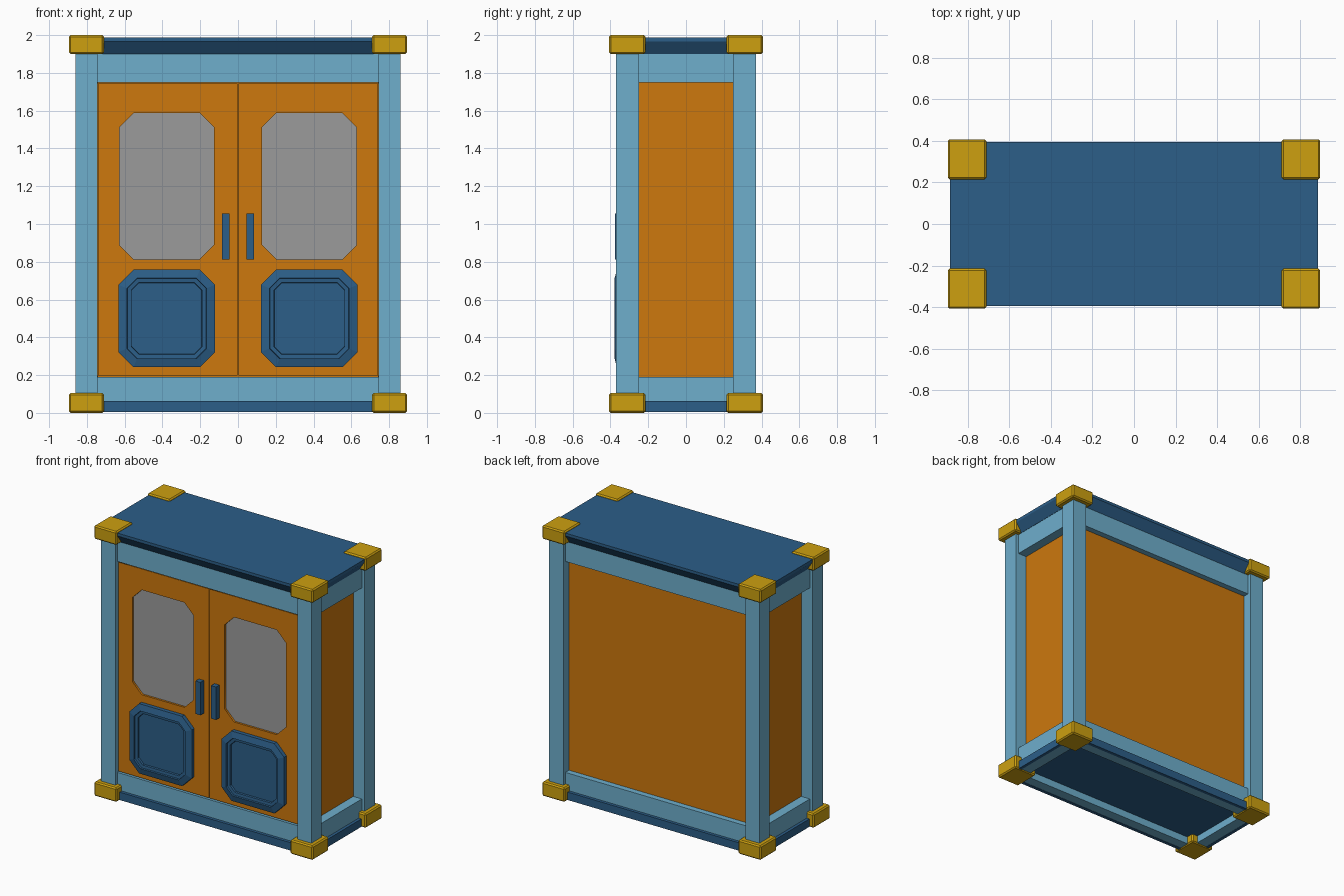
import bpy, bmesh

if "Cube" in bpy.data.objects:
    bpy.data.objects.remove(bpy.data.objects["Cube"])


def material(name, rgb):
    m = bpy.data.materials.new(name)
    m.diffuse_color = (*rgb, 1)
    m.use_nodes = True
    m.node_tree.nodes["Principled BSDF"].inputs["Base Color"].default_value = m.diffuse_color
    return m


DARK = material("dark_blue", (0.025, 0.112, 0.246))
LIGHT = material("light_blue", (0.156, 0.425, 0.605))
ORANGE = material("orange", (0.61, 0.188, 0.004))
GOLD = material("gold", (0.61, 0.352, 0.005))
GREY = material("glass_grey", (0.33, 0.33, 0.33))


def finish(name, bm, mat):
    bmesh.ops.recalc_face_normals(bm, faces=bm.faces)
    me = bpy.data.meshes.new(name)
    bm.to_mesh(me)
    bm.free()
    me.materials.append(mat)
    ob = bpy.data.objects.new(name, me)
    bpy.context.collection.objects.link(ob)
    return ob


def loft(name, rings, mat):
    """Closed solid through a list of equal-length point rings."""
    bm = bmesh.new()
    vs = [[bm.verts.new(p) for p in r] for r in rings]
    n = len(vs[0])
    for a, b in zip(vs, vs[1:]):
        for i in range(n):
            j = (i + 1) % n
            bm.faces.new((a[i], a[j], b[j], b[i]))
    bm.faces.new(vs[0])
    bm.faces.new(vs[-1])
    return finish(name, bm, mat)


def rect(x0, x1, y0, y1, z):
    return [(x0, y0, z), (x1, y0, z), (x1, y1, z), (x0, y1, z)]


def box(name, x, y, z, mat, bevel=0):
    x, y = sorted(x), sorted(y)
    ob = loft(name, [rect(*x, *y, z[0]), rect(*x, *y, z[1])], mat)
    if bevel:
        mod = ob.modifiers.new("bevel", 'BEVEL')
        mod.width = bevel
        mod.segments = 1
    return ob


def octagon(x0, x1, z0, z1, c, inset=0):
    x0, x1, z0, z1 = x0 + inset, x1 - inset, z0 + inset, z1 - inset
    c -= 0.586 * inset
    return [(x0 + c, z0), (x1 - c, z0), (x1, z0 + c), (x1, z1 - c),
            (x1 - c, z1), (x0 + c, z1), (x0, z1 - c), (x0, z0 + c)]


# Corner posts and bevelled gold corner caps
for sx in (-1, 1):
    for sy in (-1, 1):
        tag = ("left" if sx < 0 else "right") + ("_front" if sy < 0 else "_back")
        box(tag + "_post", (sx * .745, sx * .86), (sy * .25, sy * .37), (.05, 1.95), LIGHT)
        for lvl, z in (("bottom", (0, .105)), ("top", (1.9, 2.0))):
            box(f"{tag}_{lvl}_cap", (sx * .71, sx * .895), (sy * .215, sy * .407), z, GOLD, .009)

# Rails between posts, with dark plinth strips along the bottom
for s, side, fb in ((-1, "left", "front"), (1, "right", "back")):
    for lvl, z in (("bottom", (.006, .19)), ("top", (1.75, 1.91))):
        box(f"{fb}_{lvl}_rail", (-.75, .75), (s * .27, s * .345), z, LIGHT)
        box(f"{side}_{lvl}_rail", (s * .755, s * .838), (-.26, .26), z, LIGHT)
    box(f"{fb}_plinth", (-.8, .8), (s * .344, s * .368), (.004, .062), DARK)
    box(f"{side}_plinth", (s * .837, s * .86), (-.3, .3), (.004, .062), DARK)

# Top board with sloping underside, and recessed floor
loft("top_board", [rect(-.84, .84, -.345, .345, 1.9),
                   rect(-.885, .885, -.394, .394, 1.967),
                   rect(-.885, .885, -.394, .394, 1.988)], DARK)
box("floor", (-.8, .8), (-.32, .32), (.06, .1), DARK)

# Side and back panels
for s, side in ((-1, "left"), (1, "right")):
    box(side + "_panel", (s * .74, s * .768), (-.27, .27), (.15, 1.8), ORANGE)
box("back_panel", (-.76, .76), (.28, .302), (.15, 1.8), ORANGE)

# Doors: framed window, raised lower panel and handle
for s, side in ((-1, "left"), (1, "right")):
    x0, x1 = sorted((s * .003, s * .742))
    w0, w1 = sorted((s * .127, s * .628))
    outer = [(x0, .197), (x1, .197), (x1, 1.743), (x0, 1.743)]
    cu = bpy.data.curves.new(side + "_door", 'CURVE')
    cu.dimensions = '2D'
    cu.fill_mode = 'BOTH'
    cu.extrude = .015
    for pts in (outer, octagon(w0, w1, .813, 1.588, .076)):
        sp = cu.splines.new('POLY')
        sp.points.add(len(pts) - 1)
        for p, (px, pz) in zip(sp.points, pts):
            p.co = (px, pz, 0, 1)
        sp.use_cyclic_u = True
    cu.materials.append(ORANGE)
    door = bpy.data.objects.new(side + "_door", cu)
    door.rotation_euler.x = 1.5707963
    door.location.y = -.322
    bpy.context.collection.objects.link(door)
    bpy.ops.object.select_all(action='DESELECT')
    door.select_set(True)
    bpy.context.view_layer.objects.active = door
    bpy.ops.object.convert(target='MESH')

    box(side + "_window_pane", (w0 - .01, w1 + .01), (-.322, -.313), (.8, 1.6), GREY)

    p0, p1 = sorted((s * .122, s * .633))
    steps = ((0, -.325), (0, -.366), (.045, -.378), (.047, -.366), (.068, -.364), (.07, -.35))
    loft(side + "_lower_panel",
         [[(px, y, pz) for px, pz in octagon(p0, p1, .242, .758, .08, i)] for i, y in steps], DARK)
    box(side + "_handle", (s * .044, s * .084), (-.33, -.377), (.812, 1.055), DARK)
